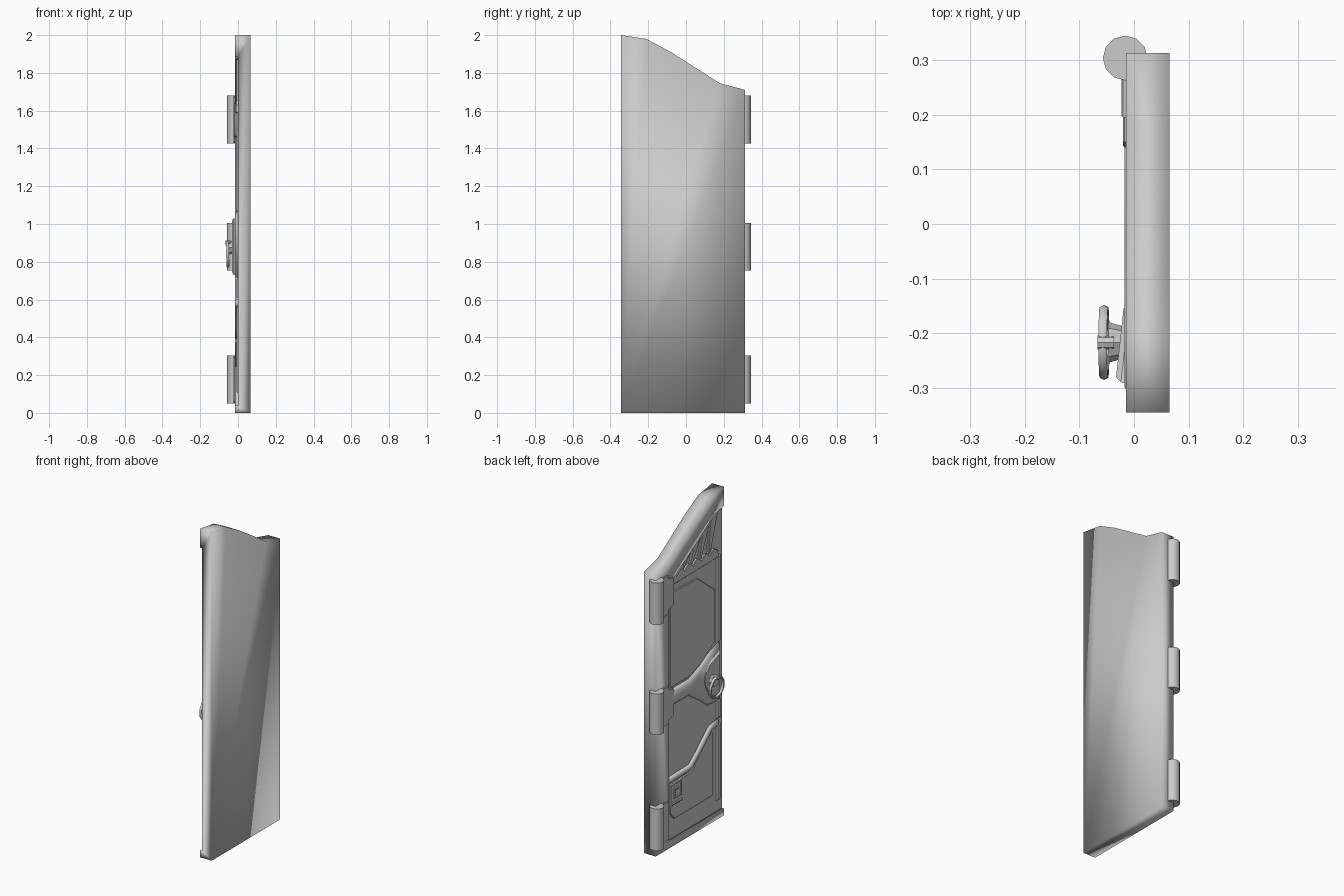
import bpy, bmesh, math
from mathutils import Vector

if "Cube" in bpy.data.objects:
    bpy.data.objects.remove(bpy.data.objects["Cube"])

FACE = -0.015   # front of the frame
PANEL = 0.0     # recessed panel surface


def finish(bm, name, angle=35):
    bmesh.ops.recalc_face_normals(bm, faces=bm.faces)
    me = bpy.data.meshes.new(name)
    bm.to_mesh(me)
    bm.free()
    ob = bpy.data.objects.new(name, me)
    bpy.context.collection.objects.link(ob)
    bpy.context.view_layer.objects.active = ob
    for o in bpy.context.selected_objects:
        o.select_set(False)
    ob.select_set(True)
    if angle:
        bpy.ops.object.shade_smooth_by_angle(angle=math.radians(angle))
    else:
        bpy.ops.object.shade_smooth()
    return ob


def plate(name, pts, front, back=0.001, bevel=0.004, angle=35):
    """Extrude a (y, z) outline along x; front may vary with y and z."""
    bm = bmesh.new()
    f = front if callable(front) else (lambda y, z: front)
    n = len(pts)
    a = [bm.verts.new((f(y, z), y, z)) for y, z in pts]
    b = [bm.verts.new((back, y, z)) for y, z in pts]
    top = bm.faces.new(a)
    bm.faces.new(b[::-1])
    for i in range(n):
        bm.faces.new((a[i], b[i], b[(i + 1) % n], a[(i + 1) % n]))
    bmesh.ops.recalc_face_normals(bm, faces=bm.faces)
    bmesh.ops.bevel(bm, geom=list(top.edges), offset=bevel, segments=1,
                    affect='EDGES', profile=0.5)
    return finish(bm, name, angle)


def strip(name, path, width, front, angle=35):
    """A raised band of constant width following a (y, z) path."""
    p = [Vector(q) for q in path]
    left, right = [], []
    for i, q in enumerate(p):
        d0 = (q - p[max(i - 1, 0)]).normalized()
        d1 = (p[min(i + 1, len(p) - 1)] - q).normalized()
        d = (d0 + d1).normalized()
        nrm = Vector((-d.y, d.x)) * width / 2
        left.append(tuple(q + nrm))
        right.append(tuple(q - nrm))
    return plate(name, left + right[::-1], front, bevel=width * 0.25, angle=angle)


def cylinder(name, r1, r2, depth, loc, axis, sides):
    bm = bmesh.new()
    bmesh.ops.create_cone(bm, cap_ends=True, segments=sides, radius1=r1, radius2=r2, depth=depth)
    q = Vector((0, 0, 1)).rotation_difference(Vector(axis))
    for v in bm.verts:
        v.co = q @ v.co + Vector(loc)
    return finish(bm, name)


# Door leaf: slab, arch and hinge stile in one soft shell, open on the meeting edge
outer = [(0.313, 0), (-0.345, 0), (-0.345, 2), (-0.21, 1.98), (-0.08, 1.91), (0.18, 1.745), (0.313, 1.71)]
inner = [(0.187, 0.04), (-0.345, 0.04), (-0.345, 1.885), (-0.25, 1.865), (-0.13, 1.79), (0.12, 1.64), (0.187, 1.62)]
bm = bmesh.new()
back, front, edge, lip = [[bm.verts.new((x, y, z)) for y, z in pts] for x, pts in
                          ((0.065, outer), (FACE, outer), (FACE, inner), (PANEL, inner))]
bm.faces.new(back)
for la, lb in ((back, front), (front, edge), (edge, lip)):
    for i in range(7):
        j = (i + 1) % 7
        if i != 1:
            bm.faces.new((la[i], la[j], lb[j], lb[i]))
bm.faces.new((back[1], back[2], front[2], edge[2], lip[2], lip[1], edge[1], front[1]))
bm.faces.new(lip)
leaf = finish(bm, "door_leaf", angle=0)
for e in leaf.data.edges:
    if all(abs(leaf.data.vertices[v].co.x - PANEL) < 1e-5 for v in e.vertices):
        e.use_edge_sharp = True

# Upper and lower panels, slim stile on the meeting edge
plate("upper_panel", [(0.165, 0.965), (-0.03, 0.965), (-0.15, 1.01), (-0.27, 1.09),
                      (-0.27, 1.40), (-0.10, 1.535), (0.165, 1.545)], -0.009)
plate("lower_panel", [(0.165, 0.20), (0.12, 0.155), (-0.245, 0.155), (-0.245, 0.54),
                      (-0.205, 0.54), (-0.04, 0.38), (0.165, 0.38)], -0.009)
strip("lower_bead", [(0.19, 0.405), (-0.03, 0.41), (-0.12, 0.48), (-0.22, 0.57), (-0.30, 0.585)],
      0.038, -0.017, angle=100)
for z0, z1 in ((0.10, 0.57), (0.60, 0.72), (1.06, 1.60)):
    strip("meeting_stile", [(-0.31, z0), (-0.31, z1)], 0.05, -0.008)

# Square key ornament
strip("key_ornament", [(0.05, 0.25), (0.165, 0.25), (0.165, 0.37), (0.06, 0.37),
                       (0.06, 0.285), (0.125, 0.285), (0.125, 0.335), (0.09, 0.335)], 0.016, -0.014)

# Middle rail widening into the lock plate
plate("middle_rail", [(0.19, 0.85), (-0.02, 0.85), (-0.14, 0.77), (-0.20, 0.72), (-0.315, 0.71),
                      (-0.315, 1.07), (-0.20, 1.03), (-0.13, 0.99), (-0.02, 0.95), (0.19, 0.95)],
      -0.017, bevel=0.016, angle=100)
plate("lock_plate", [(-0.145, 0.87), (-0.19, 0.79), (-0.29, 0.73), (-0.29, 1.03),
                     (-0.19, 0.98), (-0.145, 0.92)],
      lambda y, z: -0.018 - (-0.145 - y) * 0.11, bevel=0.01)

# Lintel under the fan with scalloped top
top = [(0.187 - 0.48 * i / 24, 1.63 + 0.025 * abs(math.sin(math.pi * i / 4))) for i in range(25)]
plate("lintel", top + [(-0.30, 1.59), (0.187, 1.585)], -0.012, bevel=0.003)

# Fan blades, narrow at the lintel and wide at the arch
for i in range(4):
    t = i / 3
    y0, y1 = 0.05 - 0.26 * t, -0.02 - 0.245 * t
    z1 = 1.735 + 0.135 * t
    plate("fan_blade", [(y0 + 0.012, 1.64), (y1 + 0.045, z1 - 0.03),
                        (max(y1 - 0.03, -0.30), z1), (y0 - 0.012, 1.64)], -0.011, bevel=0.004)

# Hinges
for z0, z1 in ((0.05, 0.305), (0.755, 1.005), (1.425, 1.68)):
    zc = (z0 + z1) / 2
    cylinder("hinge_barrel", 0.041, 0.041, z1 - z0, (-0.016, 0.304, zc), (0, 0, 1), 12)
    plate("hinge_plate", [(0.29, z0), (0.195, z0 + 0.012), (0.195, z1 - 0.012), (0.29, z1)],
          -0.023, bevel=0.003)
    if z0 > 0.5:
        plate("hinge_tongue", [(0.20, z0 + 0.03), (0.15, z0 + 0.04), (0.14, z0 + 0.06),
                               (0.14, z1 - 0.06), (0.15, z1 - 0.04), (0.20, z1 - 0.03)],
              -0.02, bevel=0.003)

# Handle: boss, pin and hanging ring
cylinder("handle_boss", 0.03, 0.037, 0.025, (-0.034, -0.217, 0.875), (-1, 0, 0), 8)
cylinder("handle_pin", 0.013, 0.013, 0.03, (-0.052, -0.217, 0.90), (-1, 0, 0), 8)
bpy.ops.mesh.primitive_torus_add(major_segments=10, minor_segments=6, major_radius=0.063,
                                 minor_radius=0.009, location=(-0.055, -0.217, 0.84),
                                 rotation=(0, math.radians(88), 0))
bpy.context.object.name = "handle_ring"
bpy.ops.object.shade_smooth_by_angle(angle=math.radians(60))
